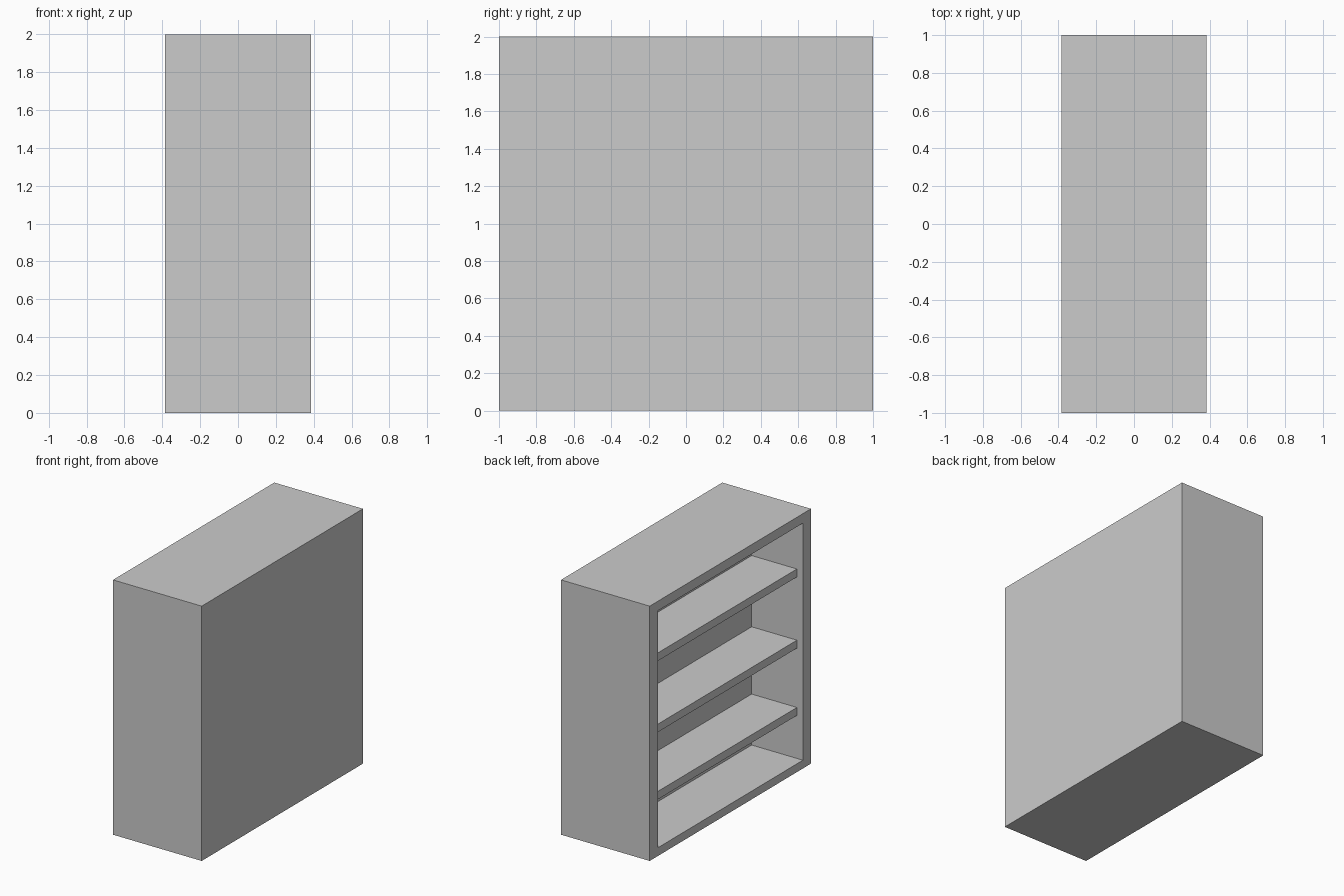
import bpy, bmesh
from mathutils import Vector

if "Cube" in bpy.data.objects:
    bpy.data.objects.remove(bpy.data.objects["Cube"])

HALF_D, HALF_W, H = 0.385, 1.0, 2.0      # outer half depth, half width, height
INNER_Y, FLOOR_Z, CEIL_Z = 0.9, 0.065, 1.925
BACK_X = 0.06                            # inner face of the deep back panel
SHELF_FRONT_X, SHELF_T = -0.333, 0.063


def finish(bm, name):
    bmesh.ops.recalc_face_normals(bm, faces=bm.faces)
    mesh = bpy.data.meshes.new(name)
    bm.to_mesh(mesh)
    bm.free()
    obj = bpy.data.objects.new(name, mesh)
    bpy.context.collection.objects.link(obj)
    return obj


def box_bm(lo, hi):
    bm = bmesh.new()
    bmesh.ops.create_cube(bm, size=1)
    lo, hi = Vector(lo), Vector(hi)
    for v in bm.verts:
        v.co = [(lo[i] + hi[i]) / 2 + v.co[i] * (hi[i] - lo[i]) for i in range(3)]
    return bm


# Cabinet body: solid block with the -x face inset and pushed in
bm = box_bm((-HALF_D, -HALF_W, 0), (HALF_D, HALF_W, H))
opening = min(bm.faces, key=lambda f: f.calc_center_median().x)
bmesh.ops.inset_region(bm, faces=[opening], thickness=0.1)
for v in opening.verts:
    v.co.y = INNER_Y if v.co.y > 0 else -INNER_Y
    v.co.z = CEIL_Z if v.co.z > H / 2 else FLOOR_Z
pushed = bmesh.ops.extrude_discrete_faces(bm, faces=[opening])["faces"][0]
for v in pushed.verts:
    v.co.x = BACK_X
finish(bm, "cabinet_body")

# Three shelves, set slightly back from the opening
for i, top in enumerate((0.465, 0.993, 1.552)):
    finish(box_bm((SHELF_FRONT_X, -INNER_Y, top - SHELF_T), (BACK_X, INNER_Y, top)),
           f"shelf_{i + 1}")
